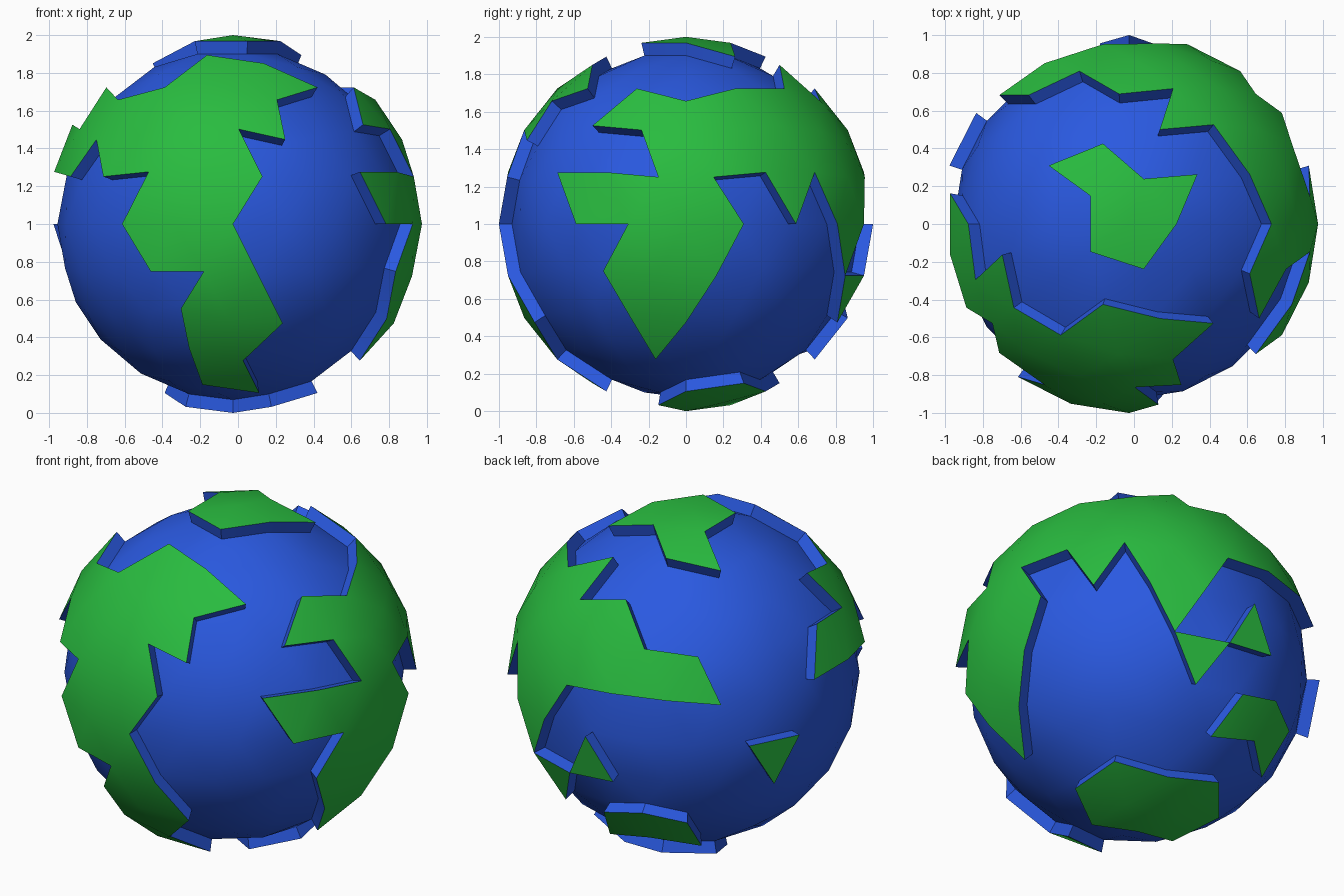
import bpy, bmesh, math

if "Cube" in bpy.data.objects:
    bpy.data.objects.remove(bpy.data.objects["Cube"])

SEA = 0.93            # ocean radius, land radius is 1
X_SHIFT = -0.026      # centres the land/sea extents on x = 0


def material(name, rgb):
    m = bpy.data.materials.new(name)
    m.diffuse_color = (*rgb, 1)
    m.use_nodes = True
    m.node_tree.nodes["Principled BSDF"].inputs["Base Color"].default_value = m.diffuse_color
    return m


bm = bmesh.new()
bmesh.ops.create_icosphere(bm, subdivisions=3, radius=1)
centres = {f: f.calc_center_median() for f in bm.faces}
land = set()


def inside(u, v, poly):
    hit = False
    for (x1, y1), (x2, y2) in zip(poly, poly[1:] + poly[:1]):
        if (y1 > v) != (y2 > v) and u < x1 + (v - y1) * (x2 - x1) / (y2 - y1):
            hit = not hit
    return hit


def stamp(axis, side, poly):
    """Mark as land the faces looking along side*axis that fall in a flat outline."""
    a, b = [i for i in range(3) if i != axis]
    for f, c in centres.items():
        if c[axis] * side > 0.2 and inside(c[a], c[b], poly):
            land.add(f)


# front continent (x, z)
stamp(1, -1, [(-.138, .894), (.162, .851), (.447, .724), (.233, .657), (.276, .447),
              (.029, .502), (.155, .251), (0, 0), (.138, -.276), (.263, -.526),
              (.053, -.724), (.138, -.894), (-.162, -.851), (-.233, -.657),
              (-.276, -.447), (-.155, -.251), (-.436, -.251), (-.588, 0),
              (-.447, .276), (-.687, .251), (-.724, .447), (-.61, .657), (-.362, .724)])
# its western end, seen from the left (y, z)
stamp(0, -1, [(-.526, .447), (-.443, .657), (-.163, .724), (-.296, .502), (0, .526),
              (.163, .276), (-.163, .276), (-.443, .251)])
# right continent (y, z)
stamp(0, 1, [(-.263, .724), (0, .657), (.263, .724), (.526, .724), (.851, .447),
             (.688, .276), (.588, 0), (.443, .251), (.163, .276), (.309, 0),
             (.163, -.276), (0, -.526), (-.163, -.724), (-.296, -.502),
             (-.443, -.251), (-.309, 0), (-.588, 0), (-.688, .276), (-.443, .251),
             (-.163, .276), (-.239, .502), (-.5, .526)])
# its continuation round the back (x, z)
stamp(1, 1, [(.447, .724), (.162, .851), (.233, .657), (-.053, .724), (-.263, .526),
             (-.532, .502), (-.687, .251), (-.447, .276), (-.138, .276), (.155, .251),
             (.309, 0), (.447, -.276), (.588, 0), (.671, .276), (.688, .526)])
# back islands (x, z)
stamp(1, 1, [(.447, -.276), (.138, -.276), (.263, -.526)])
stamp(1, 1, [(.138, -.276), (0, 0), (-.155, -.251)])
stamp(1, 1, [(-.029, -.502), (.053, -.724), (-.233, -.657), (-.447, -.724),
             (-.484, -.502), (-.276, -.447)])
# left island (y, z)
stamp(0, -1, [(.588, 0), (.309, 0), (.443, -.251)])
# north cap and south cap (x, y)
stamp(2, 1, [(-.426, .309), (-.138, .425), (.078, .239), (.362, .263), (.251, 0),
             (.078, -.239), (-.203, -.148), (-.203, .148)])
stamp(2, -1, [(.203, -.148), (0, 0), (-.251, 0), (-.362, .263), (-.162, .5),
              (.138, .425), (.426, .309), (.447, 0)])

# raise the land: the extruded copy stays at radius 1, everything else sinks to the sea
ext = bmesh.ops.extrude_face_region(bm, geom=list(land))["geom"]
tops = {g for g in ext if isinstance(g, bmesh.types.BMFace)}
top_verts = {v for f in tops for v in f.verts}
old = [f for f in land if f.is_valid and f not in tops]
if old:
    bmesh.ops.delete(bm, geom=old, context='FACES_ONLY')
loose = [v for v in bm.verts if not v.link_faces]
if loose:
    bmesh.ops.delete(bm, geom=loose, context='VERTS')
    top_verts = {v for v in top_verts if v.is_valid}
for v in bm.verts:
    if v not in top_verts:
        v.co *= SEA
bmesh.ops.recalc_face_normals(bm, faces=bm.faces[:])

# green tops, blue sea and cliffs; smooth with sharp coastlines
for f in bm.faces:
    f.material_index = 1 if f in tops else 0
    f.smooth = True
for e in bm.edges:
    e.smooth = e.calc_face_angle(0) < math.radians(30)

mesh = bpy.data.meshes.new("globe")
bm.to_mesh(mesh)
bm.free()
mesh.materials.append(material("sea_blue", (0.023, 0.1, 0.75)))
mesh.materials.append(material("land_green", (0.022, 0.5, 0.05)))
globe = bpy.data.objects.new("globe", mesh)
globe.location = (X_SHIFT, 0, 1)
bpy.context.collection.objects.link(globe)
